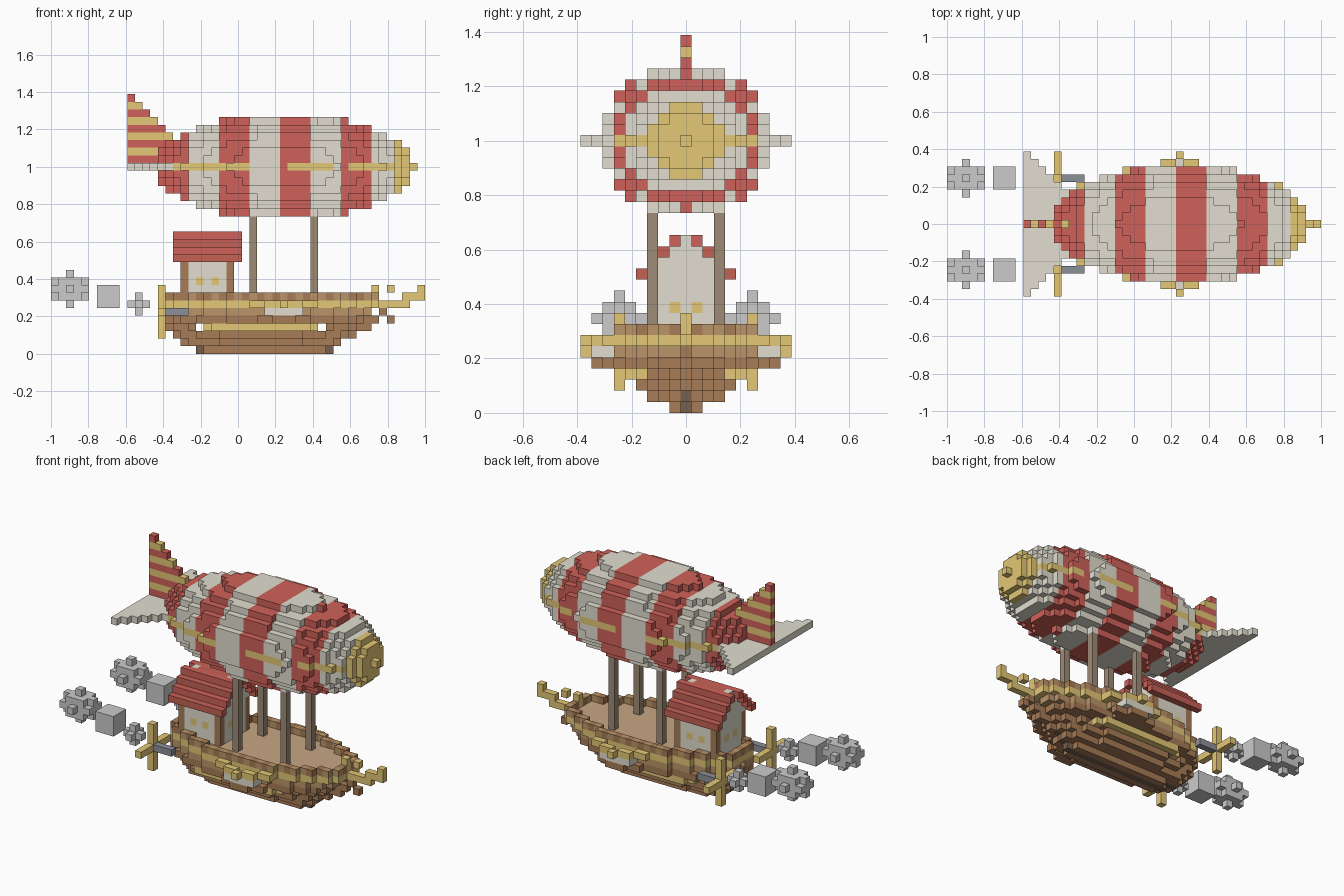
import bpy, bmesh, math
from mathutils import Vector

if "Cube" in bpy.data.objects:
    bpy.data.objects.remove(bpy.data.objects["Cube"])

U = 2 / 49                      # edge of one block
COL = {
    "red": (.63, .12, .10), "roof_red": (.56, .12, .09), "cream": (.76, .73, .63),
    "gold": (.78, .58, .18), "brown": (.39, .20, .095), "light_brown": (.50, .30, .14),
    "dark_wood": (.19, .117, .075), "deck_tan": (.58, .39, .23), "mast_wood": (.34, .26, .18),
    "iron": (.27, .28, .32), "smoke": (.72, .72, .74)}
cells = {}                      # block position -> (part, colour)


def put(part, col, x, y, z):
    cells[(x, y, z)] = (part, col)


def box(part, col, xs, ys, zs):
    for x in range(xs[0], xs[1] + 1):
        for y in range(ys[0], ys[1] + 1):
            for z in range(zs[0], zs[1] + 1):
                put(part, col, x, y, z)


def both(part, col, x, y, z):
    put(part, col, x, y, z)
    put(part, col, x, -y, z)


# hull: each layer is an oval plan (x start, x end, half width)
LAYERS = [(-5, 12, 1), (-7, 13, 3), (-8, 14, 4), (-9, 15, 4),
          (-9, 16, 6), (-9, 17, 6), (-9, 18, 6)]


def half(k, x):
    a, b, w = LAYERS[k]
    if x < a or x > b:
        return -1
    d = (x - (a + b) / 2) / ((b - a) / 2 + .5)
    return int(w * math.sqrt(1 - d * d) + .5)


solid = {(x, y, k) for k in range(7) for x in range(-10, 20)
         for y in range(-half(k, x), half(k, x) + 1) if half(k, x) >= 0}
for x, y, k in solid:
    edge = any(n not in solid for n in
               ((x + 1, y, k), (x - 1, y, k), (x, y + 1, k), (x, y - 1, k)))
    if k == 6:
        put("deck", "gold" if edge else "deck_tan", x, y, k)
        if edge:
            put("railing", "brown" if (x + abs(y)) % 2 else "light_brown", x, y, 7)
    elif edge or (x, y, k - 1) not in solid:
        if (k == 3 and x in (-5, 11)) or (k == 5 and y == 0):
            continue            # small openings in the planking
        put("hull", "dark_wood" if y == 0 else ("brown", "light_brown")[k % 2 and k > 3],
            x, y, k)

# bow stem and gold bowsprit
for x, z in ((15, 2), (16, 3), (17, 3), (17, 4), (18, 4), (19, 5), (20, 4)):
    put("stem", "brown", x, 0, z)
for x, z in ((19, 6), (20, 6), (21, 6), (22, 6), (22, 7), (23, 7), (24, 7),
             (24, 8), (18, 7), (18, 8), (20, 8)):
    put("bowsprit", "gold", x, 0, z)

# gold side stripe
for x in range(-4, 11):
    both("side_stripe", "gold", x, half(3, x) + 1, 3)

# side balconies: brackets, floor and gold rim
for dx in range(-4, 5):
    a = abs(dx)
    x = 6 + dx
    if a <= 3:
        both("balcony_bracket", "brown", x, 7, 4)
    if a <= 1:
        both("balcony_bracket", "brown", x, 8, 4)
    if a <= 2:
        both("balcony_floor", "cream", x, 7, 5)
        both("balcony_floor", "cream", x, 8, 5)
    both("balcony_rim", "gold", x, 9 if a == 0 else 8 if a <= 2 else 7, 6)

# cabin with corner posts, windows and gabled roof
for x in range(-7, 0):
    for y in range(-3, 4):
        if x in (-7, -1) or abs(y) == 3:
            corner = x in (-7, -1) and abs(y) == 3
            for z in range(7, 12):
                put("cabin", "brown" if corner else "cream", x, y, z)
    for i in range(4):          # gable ends
        if x in (-7, -1):
            box("cabin", "cream", (x, x), (i - 3, 3 - i), (12 + i, 12 + i))
for s in (-3, 3):
    for x in (-5, -3):
        put("window", "gold", x, s, 9)
for x in (-7, -1):
    both("window", "gold", x, 1, 9)
for i in range(4):
    for x in range(-8, 1):
        both("roof", "red" if i % 2 else "roof_red", x, 4 - i, 12 + i)
box("roof", "roof_red", (-6, -2), (0, 0), (15, 15))

# masts
for x in (2, 10):
    for y in (-3, 3):
        box("mast", "mast_wood", (x, x), (y, y), (7, 18))

# balloon: striped ellipsoid with gold nose and dashed gold belt
for x in range(-11, 24):
    for y in range(-8, 9):
        for z in range(17, 32):
            if ((x - 6) / 17.1) ** 2 + (y / 7.75) ** 2 + ((z - 24) / 6.8) ** 2 <= 1:
                col = "gold" if x >= 21 else "cream" if ((x + 10) // 4) % 2 else "red"
                if z == 24 and not (2 <= x <= 6 or x in (13, 14)):
                    col = "gold"
                put("balloon", col, x, y, z)

# tail fins
for x in range(-14, -8):
    for y in range(-(9 - (x + 14)), 10 - (x + 14)):
        if (x, y, 24) not in cells:
            put("tail_wing", "cream", x, y, 24)
for z in range(25, 34):
    for x in range(-14, min(-14 + 33 - z, -8) + 1):
        if (x, 0, z) not in cells:
            put("rudder", "red" if z % 2 else "gold", x, 0, z)

# propellers, shafts and smoke puffs on both sides
for c in (-6, 6):
    box("propeller_shaft", "iron", (-9, -7), (c, c), (5, 5))
    box("propeller", "gold", (-10, -10), (c, c), (2, 8))
    box("propeller", "gold", (-10, -10), (c - 3, c + 3), (5, 5))
    box("smoke_puff", "smoke", (-18, -16), (c - 1, c + 1), (6, 8))
    for dx in range(-2, 3):
        for dy in range(-2, 3):
            for dz in range(-2, 3):
                m = abs(dy) + abs(dz)
                if abs(dx) + m <= 1:
                    put("smoke_puff", "smoke", -13 + dx, c + dy, 6 + dz)
                big = (abs(dx) == 2 and m <= 1) or \
                      (abs(dx) <= 1 and max(abs(dy), abs(dz)) <= 1) or \
                      (dx == 0 and m == 2 and dy * dz == 0)
                if big:
                    put("smoke_puff", "smoke", -22 + dx, c + dy, 8 + dz)

# turn the blocks into one mesh per part, keeping only exposed faces
mats = {}
for name, c in COL.items():
    mats[name] = bpy.data.materials.new(name)
    mats[name].diffuse_color = (*c, 1)
DIRS = [Vector(d) for d in ((1, 0, 0), (-1, 0, 0), (0, 1, 0),
                            (0, -1, 0), (0, 0, 1), (0, 0, -1))]
for part in sorted({p for p, _ in cells.values()}):
    bm = bmesh.new()
    verts, used = {}, []
    for pos, (p, col) in cells.items():
        if p != part:
            continue
        if col not in used:
            used.append(col)
        for d in DIRS:
            if tuple(int(a + b) for a, b in zip(pos, d)) in cells:
                continue
            s = Vector((d.y, d.z, d.x))
            t = d.cross(s)
            mid = Vector(pos) + d * .5
            quad = []
            for i, j in ((-1, -1), (1, -1), (1, 1), (-1, 1)):
                v = mid + s * (i * .5) + t * (j * .5)
                key = tuple(round(2 * q) for q in v)
                if key not in verts:
                    verts[key] = bm.verts.new((v.x * U, v.y * U, (v.z + .5) * U))
                quad.append(verts[key])
            f = bm.faces.new(quad)
            f.material_index = used.index(col)
    me = bpy.data.meshes.new(part)
    bm.to_mesh(me)
    bm.free()
    for col in used:
        me.materials.append(mats[col])
    bpy.context.collection.objects.link(bpy.data.objects.new(part, me))

for m in bpy.data.materials:
    if m.users and not m.is_grease_pencil:
        m.use_nodes = True
        m.node_tree.nodes["Principled BSDF"].inputs["Base Color"].default_value = m.diffuse_color
